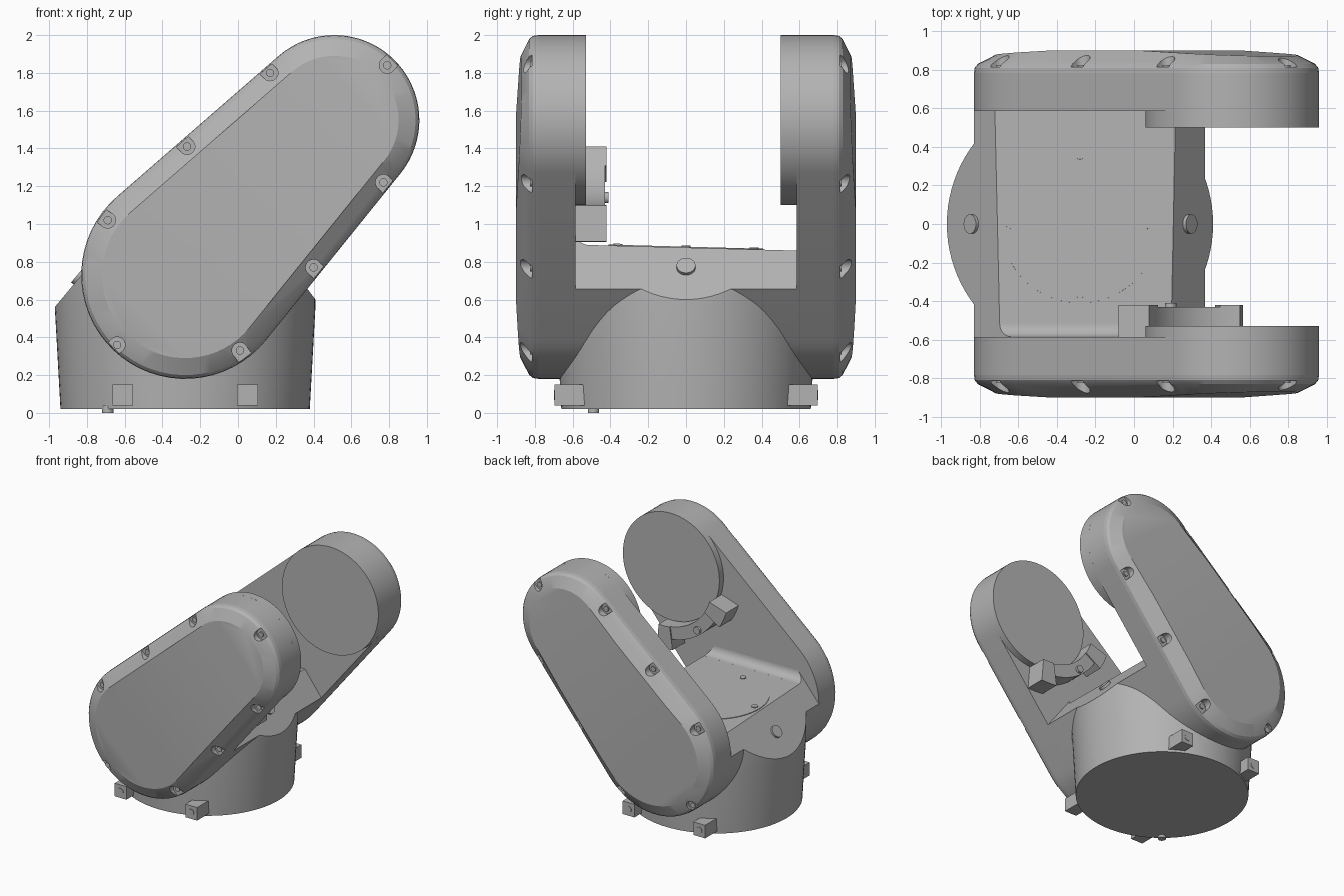
import bpy, bmesh
from math import atan2, acos, cos, sin, pi, radians
from mathutils import Vector

cube = bpy.data.objects.get("Cube")
if cube:
    bpy.data.objects.remove(cube)

grey = bpy.data.materials.new("light grey metal")
grey.use_nodes = True
COLOUR = (0.45, 0.45, 0.45, 1)
grey.diffuse_color = COLOUR
grey.node_tree.nodes["Principled BSDF"].inputs["Base Color"].default_value = COLOUR

# Arm outline: two circles in the xz plane joined by tangents
LOW, HIGH = Vector((-0.28, 0.73)), Vector((0.51, 1.55))
R_LOW, R_HIGH = 0.55, 0.45
AXIS = (HIGH - LOW).normalized()
SPAN = (HIGH - LOW).length


def arc(c, r, a0, a1, n=32):
    return [(c[0] + r * cos(a0 + (a1 - a0) * i / n),
             c[1] + r * sin(a0 + (a1 - a0) * i / n)) for i in range(n + 1)]


def arm_outline(inset=0.0):
    a, t = atan2(AXIS.y, AXIS.x), acos((R_LOW - R_HIGH) / SPAN)
    return (arc(HIGH, R_HIGH - inset, a - t, a + t)
            + arc(LOW, R_LOW - inset, a + t, a + 2 * pi - t))


def loft(rings):
    """Solid through rings of (y, [(x, z), ...])."""
    bm = bmesh.new()
    loops = [[bm.verts.new((x, y, z)) for x, z in pts] for y, pts in rings]
    n = len(loops[0])
    for a, b in zip(loops, loops[1:]):
        for i in range(n):
            bm.faces.new((a[i], a[(i + 1) % n], b[(i + 1) % n], b[i]))
    bm.faces.new(loops[0])
    bm.faces.new(loops[-1])
    bmesh.ops.recalc_face_normals(bm, faces=bm.faces)
    return bm


def cut(bm, point, normal):
    """Slice off everything beyond a plane and close the hole."""
    geom = bm.verts[:] + bm.edges[:] + bm.faces[:]
    bmesh.ops.bisect_plane(bm, geom=geom, plane_co=point, plane_no=normal,
                           clear_outer=True)
    edges = [e for e in bm.edges if e.is_boundary]
    if edges:
        bmesh.ops.holes_fill(bm, edges=edges)
    bmesh.ops.recalc_face_normals(bm, faces=bm.faces)


def finish(name, bm, smooth=True):
    bmesh.ops.recalc_face_normals(bm, faces=bm.faces)
    me = bpy.data.meshes.new(name)
    bm.to_mesh(me)
    bm.free()
    ob = bpy.data.objects.new(name, me)
    bpy.context.collection.objects.link(ob)
    me.materials.append(grey)
    if smooth:
        shade(ob)
    return ob


def shade(ob):
    bpy.ops.object.select_all(action="DESELECT")
    ob.select_set(True)
    bpy.context.view_layer.objects.active = ob
    bpy.ops.object.shade_smooth_by_angle(angle=radians(22))


def disc(name, centre, r, thick, normal=(0, 0, 1), n=24):
    bm = bmesh.new()
    bmesh.ops.create_cone(bm, cap_ends=True, segments=n, radius1=r, radius2=r,
                          depth=thick)
    ob = finish(name, bm)
    ob.location = centre
    ob.rotation_euler = Vector(normal).to_track_quat("Z", "Y").to_euler()
    return ob


# Planes that trim the middle of the body
TOP = ((0, 0, 0.875), (0, 0.027, 1))
RIGHT = ((0.2, 0, 0.88), (0.8, 0, 0.6))
LEFT = ((-0.97, 0, 0.56), (-0.77, 0, 0.64))

# Bridge between the arms
bridge = loft([(-0.59, arm_outline()), (0.59, arm_outline())])
for plane in (TOP, RIGHT, LEFT):
    cut(bridge, *plane)
finish("bridge_body", bridge)

# Turned base, flaring slightly upwards
base = bmesh.new()
levels = [(0.02, 0.66), (0.56, 0.69), (1.0, 0.69)]
loops = [[base.verts.new((x, y, z)) for x, y in arc((-0.28, 0), r, 0, 2 * pi, 96)[:-1]]
         for z, r in levels]
for a, b in zip(loops, loops[1:]):
    for i in range(96):
        base.faces.new((a[i], a[(i + 1) % 96], b[(i + 1) % 96], b[i]))
base.faces.new(loops[0])
base.faces.new(loops[-1])
bmesh.ops.recalc_face_normals(base, faces=base.faces)
for plane in (TOP, RIGHT, LEFT):
    cut(base, *plane)
for s in (-1, 1):
    cut(base, (0, 0.7 * s, 0), (0, s, 0))
finish("round_base", base)

# Concave fillet where the bridge meets the front arm
F = 0.07
fillet = bmesh.new()
section = [(-0.6, 0.86)] + [(-0.585 + F + y, 0.889 + F + z)
                            for y, z in arc((0, 0), F, pi, 1.5 * pi, 8)] + [(-0.51, 0.86)]
ends = [[fillet.verts.new((x, y, z)) for y, z in section] for x in (-0.9, 0.4)]
for i in range(len(section)):
    j = (i + 1) % len(section)
    fillet.faces.new((ends[0][i], ends[0][j], ends[1][j], ends[1][i]))
for e in ends:
    fillet.faces.new(e)
cut(fillet, *RIGHT)
cut(fillet, *LEFT)
finish("front_fillet", fillet)

# Cover screw positions
SCREWS = [(-0.69, 1.02), (-0.27, 1.41), (0.17, 1.80), (0.79, 1.84),
          (0.77, 1.22), (0.40, 0.77), (0.01, 0.33), (-0.64, 0.36)]


def pocket(p, s):
    """Slot cutter that opens outwards from a screw."""
    p = Vector(p)
    t = min(max((p - LOW).dot(AXIS), 0), SPAN)
    out = (p - LOW - AXIS * t).normalized()
    a = atan2(out.y, out.x)
    pts = arc(p, 0.042, a + pi / 2, a + 1.5 * pi, 12)
    pts += [tuple(Vector(q) + out * 0.2) for q in (pts[-1], pts[0])]
    return loft([(s * 0.815, pts), (s * 1.0, pts)])


def cover(name, s):
    bm = loft([(s * y, arm_outline(d)) for y, d in
               ((0.782, 0), (0.81, 0.004), (0.83, 0.02), (0.87, 0.11))])
    # Crown the outer face gently along the arm
    for t in (-0.1, 0.22, 0.82, 1.14):
        c = LOW + AXIS * t
        faces = [f for f in bm.faces if all(abs(v.co.y) > 0.869 for v in f.verts)]
        geom = faces + list({e for f in faces for e in f.edges})
        geom += list({v for f in faces for v in f.verts})
        bmesh.ops.bisect_plane(bm, geom=geom, plane_co=(c.x, 0, c.y),
                               plane_no=(AXIS.x, 0, AXIS.y))
    for v in bm.verts:
        if abs(v.co.y) > 0.869:
            t = (Vector((v.co.x, v.co.z)) - LOW).dot(AXIS)
            v.co.y += s * 0.03 * (1 - min(max((abs(t - 0.52) - 0.3) / 0.66, 0), 1))
    ob = finish(name, bm, False)
    cutters = []
    for p in SCREWS:
        c = finish("pocket_cutter", pocket(p, s), False)
        c.hide_render = True
        mod = ob.modifiers.new("pocket", "BOOLEAN")
        mod.operation, mod.solver, mod.object = "DIFFERENCE", "EXACT", c
        cutters.append(c)
    dg = bpy.context.evaluated_depsgraph_get()
    me = bpy.data.meshes.new_from_object(ob.evaluated_get(dg))
    ob.modifiers.clear()
    ob.data = me
    for c in cutters:
        bpy.data.objects.remove(c)
    shade(ob)


# Arms with covers, screws and round inner bosses
for side, s, inner in (("front", -1, 0.53), ("back", 1, 0.50)):
    finish(side + "_arm", loft([(s * 0.585, arm_outline()), (s * 0.782, arm_outline())]))
    boss = arc(HIGH, R_HIGH, 0, 2 * pi, 80)[:-1]
    finish(side + "_boss", loft([(s * inner, boss), (s * 0.6, boss)]))
    cover(side + "_cover", s)
    for x, z in SCREWS:
        disc(side + "_cover_screw", (x, s * 0.815, z), 0.022, 0.02, (0, s, 0), 16)


# Curved stop bracket under the front boss
def sector(name, r0, r1, a0, a1, y0, y1):
    a0, a1 = radians(a0), radians(a1)
    pts = arc(HIGH, r0, a0, a1, 16) + arc(HIGH, r1, a1, a0, 16)
    finish(name, loft([(y0, pts), (y1, pts)]))


sector("stop_bracket", 0.455, 0.56, 200, 274, -0.59, -0.43)
sector("stop_lug_upper", 0.455, 0.62, 198, 212, -0.59, -0.42)
sector("stop_lug_lower", 0.455, 0.645, 262, 275, -0.59, -0.42)
disc("stop_pin", (0.19, -0.425, 1.14), 0.03, 0.03, (0, 1, 0))

# Top plate and its screws
plate_normal = TOP[1]
disc("top_plate", (-0.28, 0, 0.876), 0.41, 0.008, plate_normal, 80)
for dx, dy in ((0.35, 0), (-0.36, 0), (0, 0.36), (0, -0.36)):
    disc("plate_screw", (-0.28 + dx, dy, 0.88 - 0.027 * dy), 0.025, 0.012, plate_normal, 16)

# Plugs on the sloping shoulders
disc("right_plug", (0.287, 0, 0.772), 0.05, 0.03, RIGHT[1])
disc("left_plug", (-0.84, 0, 0.72), 0.05, 0.03, LEFT[1])

# Mounting feet with bolt faces
for s in (-1, 1):
    for x in (-0.61, 0.05):
        b = 0.055
        big = [(x - b, 0.04), (x + b, 0.04), (x + b, 0.15), (x - b, 0.15)]
        finish("mounting_foot", loft([(s * 0.5, big), (s * 0.695, big)]))
        disc("foot_bolt", (x, s * 0.695, 0.095), 0.027, 0.008, (0, s, 0), 16)

# Locating pin below the base
disc("locating_pin", (-0.69, -0.49, 0.02), 0.03, 0.04)
